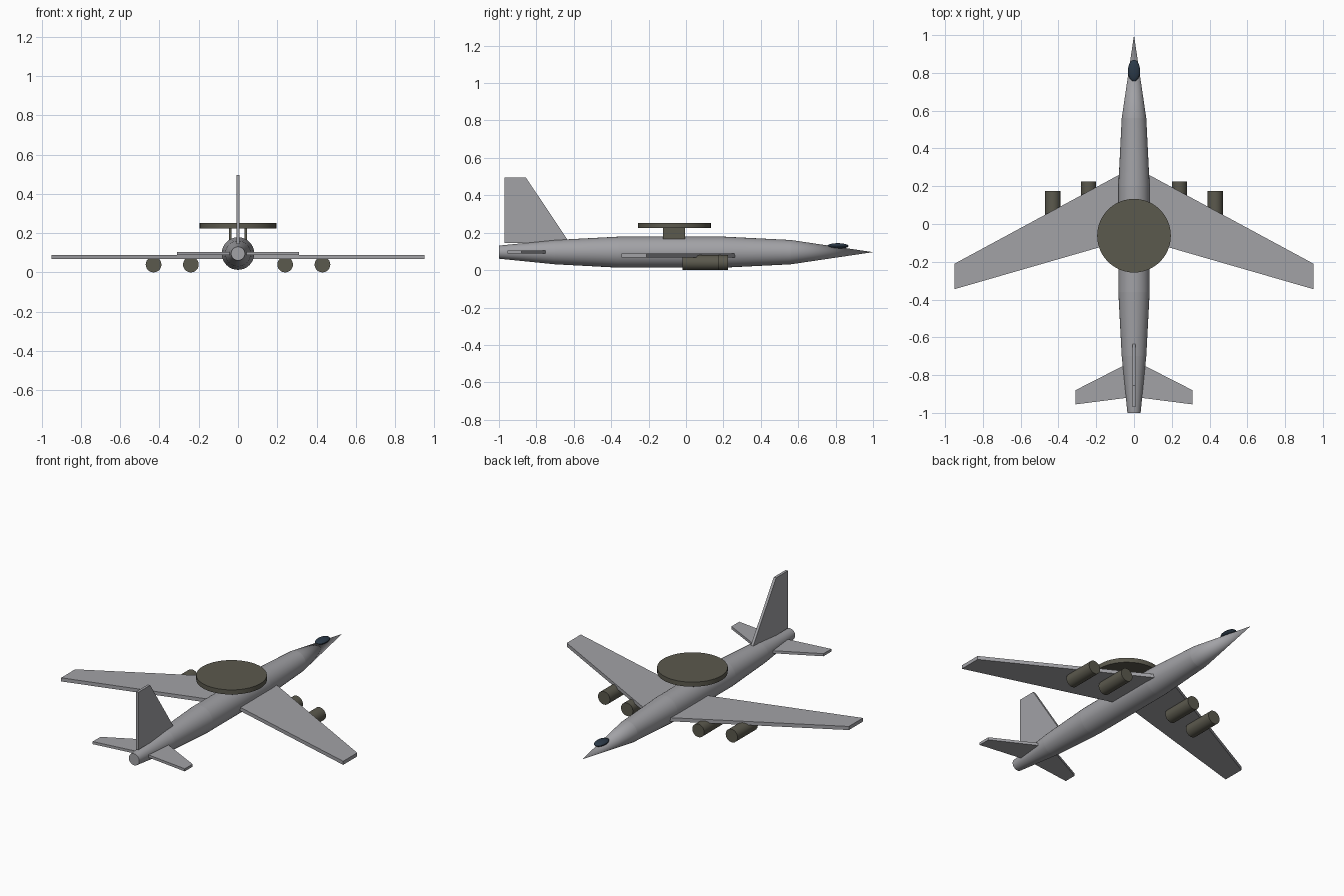
import bpy
import bmesh
from math import radians
from mathutils import Matrix, Vector

cube = bpy.data.objects.get("Cube")
if cube:
    bpy.data.objects.remove(cube, do_unlink=True)


def material(name, rgb):
    m = bpy.data.materials.new(name)
    m.use_nodes = True
    m.diffuse_color = (*rgb, 1)
    m.node_tree.nodes["Principled BSDF"].inputs["Base Color"].default_value = (*rgb, 1)
    return m


GREY = material("light grey", (0.36, 0.36, 0.38))
OLIVE = material("dark olive", (0.105, 0.10, 0.075))
GLASS = material("dark blue glass", (0.025, 0.042, 0.065))
AXIS_Z = 0.096


def finish(name, bm, mat, smooth=False):
    bmesh.ops.recalc_face_normals(bm, faces=bm.faces)
    mesh = bpy.data.meshes.new(name)
    bm.to_mesh(mesh)
    bm.free()
    mesh.materials.append(mat)
    obj = bpy.data.objects.new(name, mesh)
    bpy.context.collection.objects.link(obj)
    if smooth:
        bpy.ops.object.select_all(action="DESELECT")
        obj.select_set(True)
        bpy.context.view_layer.objects.active = obj
        bpy.ops.object.shade_smooth_by_angle(angle=radians(30))
    return obj


def tube(name, x, z, y0, y1, r0, r1, mat, segments=32):
    """Cone or cylinder lying along y."""
    bm = bmesh.new()
    place = Matrix.Translation((x, (y0 + y1) / 2, z)) @ Matrix.Rotation(radians(-90), 4, "X")
    bmesh.ops.create_cone(bm, cap_ends=True, segments=segments, radius1=r0, radius2=r1,
                          depth=y1 - y0, matrix=place)
    return finish(name, bm, mat, smooth=True)


def slab(name, outline, thickness, mat):
    """Flat plate: outline points pushed along the thickness vector."""
    bm = bmesh.new()
    face = bm.faces.new([bm.verts.new(p) for p in outline])
    top = bmesh.ops.extrude_face_region(bm, geom=[face])
    verts = [v for v in top["geom"] if isinstance(v, bmesh.types.BMVert)]
    bmesh.ops.translate(bm, verts=verts, vec=Vector(thickness))
    return finish(name, bm, mat)


# Fuselage sections from tail to nose
stations = [(-1.0, 0.035), (-0.70, 0.065), (-0.36, 0.083), (0.20, 0.083), (0.56, 0.065), (1.0, 0.0)]
names = ["tail_cone", "rear_fuselage", "mid_fuselage", "front_fuselage", "nose_cone"]
for name, (y0, r0), (y1, r1) in zip(names, stations, stations[1:]):
    tube(name, 0, AXIS_Z, y0, y1, r0, r1, GREY)

# Canopy
bm = bmesh.new()
bmesh.ops.create_uvsphere(bm, u_segments=24, v_segments=12, radius=1)
bmesh.ops.scale(bm, verts=bm.verts, vec=(0.032, 0.057, 0.015))
bmesh.ops.translate(bm, verts=bm.verts, vec=(0, 0.812, 0.129))
finish("canopy", bm, GLASS, smooth=True)

# Wings, tailplanes, engines and radar struts on both sides
wing = [(0.05, 0.276), (0.95, -0.21), (0.95, -0.345), (0.05, -0.085)]
tailplane = [(0.02, -0.732), (0.31, -0.88), (0.31, -0.955), (0.02, -0.918)]
for side, s in (("left", 1), ("right", -1)):
    slab(side + "_wing", [(s * x, y, 0.067) for x, y in wing], (0, 0, 0.022), GREY)
    slab(side + "_tailplane", [(s * x, y, 0.089) for x, y in tailplane], (0, 0, 0.016), GREY)
    for label, x, front in (("inner", 0.24, 0.225), ("outer", 0.43, 0.175)):
        tube(f"{side}_{label}_engine", s * x, 0.04, front - 0.195, front, 0.04, 0.04, OLIVE, 24)
    strut = [(s * 0.033, y, z) for y, z in
             ((-0.122, 0.16), (-0.006, 0.16), (-0.006, 0.23), (-0.122, 0.23))]
    slab(side + "_radar_strut", strut, (s * 0.013, 0, 0), OLIVE)

# Tail fin
fin = [(-0.97, 0.145), (-0.622, 0.145), (-0.856, 0.495), (-0.97, 0.495)]
slab("tail_fin", [(-0.008, y, z) for y, z in fin], (0.016, 0, 0), GREY)

# Radar dish
bm = bmesh.new()
bmesh.ops.create_cone(bm, cap_ends=True, segments=48, radius1=0.195, radius2=0.195, depth=0.028,
                      matrix=Matrix.Translation((0, -0.062, 0.238)))
finish("radar_dish", bm, OLIVE, smooth=True)
